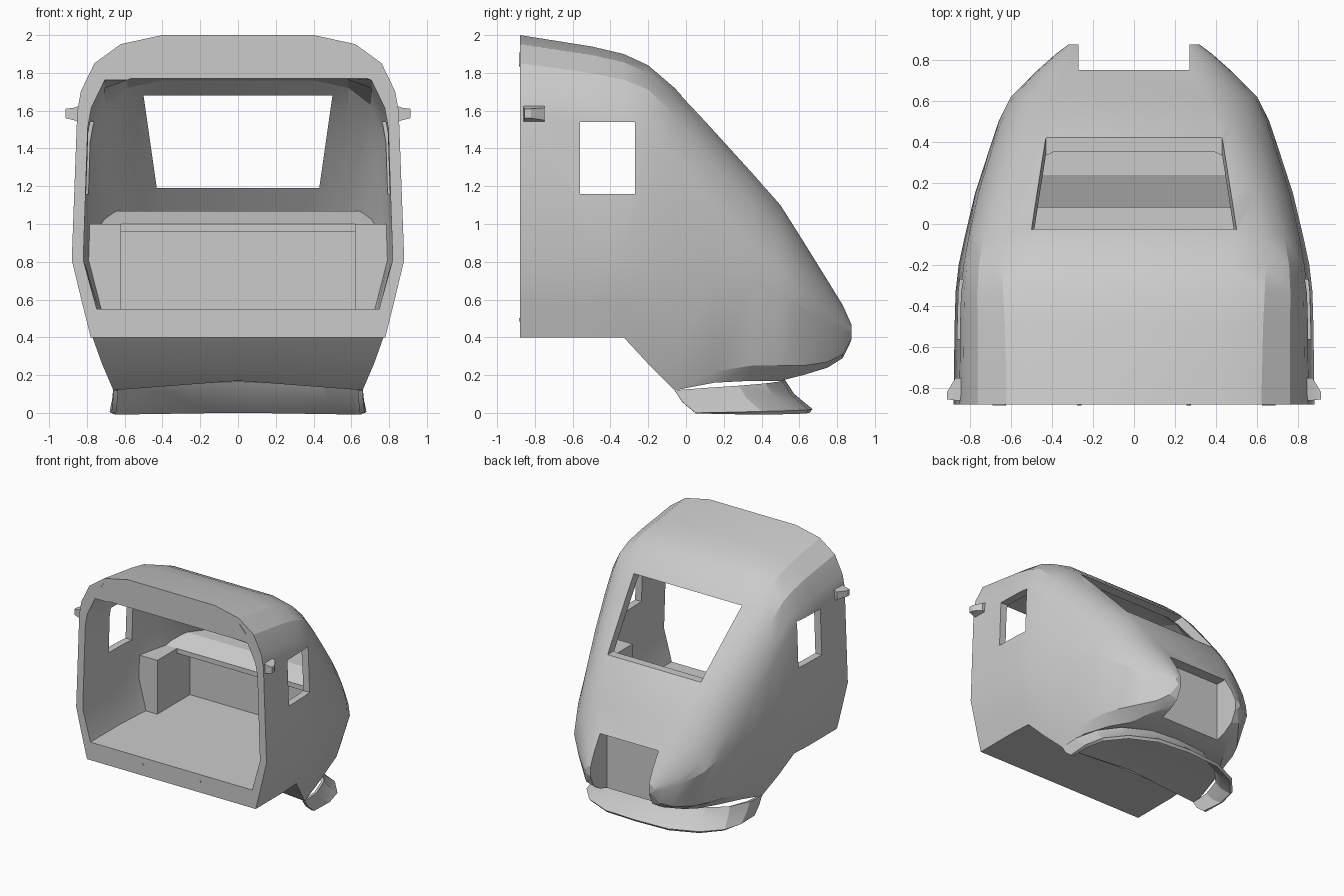
import bpy, bmesh, math
from mathutils import Vector

old = bpy.data.objects.get("Cube")
if old:
    bpy.data.objects.remove(old, do_unlink=True)

# One plain paint for the whole cab
grey = bpy.data.materials.new("light_grey_paint")
grey.use_nodes = True
paint = (0.6, 0.6, 0.6, 1)
grey.diffuse_color = paint
for node in grey.node_tree.nodes:
    if node.type == 'BSDF_PRINCIPLED':
        node.inputs["Base Color"].default_value = paint


def loft(name, rings, closed=True):
    """Bridge equal point rings; closed lofts get end caps."""
    bm = bmesh.new()
    rows = [[bm.verts.new(p) for p in ring] for ring in rings]
    count = len(rows[0])
    for a, b in zip(rows, rows[1:]):
        for i in range(count if closed else count - 1):
            j = (i + 1) % count
            bm.faces.new((a[i], a[j], b[j], b[i]))
    if closed:
        bm.faces.new(rows[0])
        bm.faces.new(rows[-1])
    bmesh.ops.recalc_face_normals(bm, faces=bm.faces)
    mesh = bpy.data.meshes.new(name)
    bm.to_mesh(mesh)
    bm.free()
    mesh.materials.append(grey)
    obj = bpy.data.objects.new(name, mesh)
    bpy.context.collection.objects.link(obj)
    return obj


def prism_x(name, outline, lo, hi):
    """Extrude a (y, z) outline along x."""
    return loft(name, [[(x, y, z) for y, z in outline] for x in (lo, hi)])


def prism_y(name, outline, lo, hi):
    """Extrude an (x, z) outline along y."""
    return loft(name, [[(x, y, z) for x, z in outline] for y in (lo, hi)])


def rect(a0, a1, b0, b1):
    return [(a0, b0), (a1, b0), (a1, b1), (a0, b1)]


def apply_modifier(obj, mod):
    bpy.context.view_layer.objects.active = obj
    bpy.ops.object.modifier_apply(modifier=mod.name)


def carve(obj, cutter, operation='DIFFERENCE'):
    cutter.hide_render = True
    mod = obj.modifiers.new("carve", 'BOOLEAN')
    mod.operation = operation
    mod.solver = 'EXACT'
    mod.object = cutter
    apply_modifier(obj, mod)


# Hull stations: y, keel z/w, chine z/w, belt z/w, roof z/w
stations = [
    (-.88, .4, .78, .56, .82, .81, .88, 2, .4),
    (-.5, .4, .78, .56, .82, .81, .875, 1.94, .42),
    (-.33, .4, .77, .56, .81, .81, .87, 1.9, .44),
    (-.2, .26, .72, .42, .77, .81, .855, 1.84, .46),
    (-.06, .12, .66, .25, .7, .79, .825, 1.72, .49),
    (.15, .16, .62, .22, .66, .75, .775, 1.49, .48),
    (.35, .17, .54, .25, .61, .7, .71, 1.27, .45),
    (.5, .17, .45, .25, .56, .64, .66, 1.1, .4),
    (.62, .2, .4, .25, .5, .56, .6, .91, .36),
    (.75, .24, .31, .27, .4, .47, .47, .7, .31),
    (.83, .29, .27, .31, .34, .44, .38, .57, .29),
    (.875, .38, .26, .4, .29, .43, .32, .47, .275),
]
rear_curve = [(.94, .66), (.9, .75), (.75, .875), (.46, .96), (0, 1)]
nose_curve = [(.95, .25), (.82, .5), (.62, .72), (.34, .89), (0, 1)]


def shoulder(y, zm, wm, zt, wt):
    """Side-to-roof curve, rounder towards the nose."""
    f = min(max((y + .2) / .7, 0), 1)
    pts = []
    for a, b in zip(rear_curve, nose_curve):
        t, h = Vector(a).lerp(Vector(b), f)
        pts.append((wt + (wm - wt) * t, zm + (zt - zm) * h))
    return pts


def mirrored(half, y):
    return [(w, y, z) for w, z in half] + [(-w, y, z) for w, z in reversed(half)]


hull_rings, room_rings = [], []
for y, zb, wb, zc, wc, zm, wm, zt, wt in stations:
    upper = shoulder(y, zm, wm, zt, wt)
    ring = mirrored([(wb, zb), (wc, zc), (wm, zm)] + upper, y)
    hull_rings.append(ring + [(0, y, max(zb, .17))])
    if y <= .5:
        floor_w = wc + (wm - wc) * (.55 - zc) / (zm - zc) - .07
        inner = [(w - .055, min(z - .08, 1.77)) for w, z in upper]
        half = [(floor_w, .55), (wm - .06, zm)] + inner
        room_rings.append(mirrored(half, -.95 if y < -.8 else y))

# Cab shell with its room, windscreen, side windows and nose recess cut out
shell = loft("cab_shell", hull_rings)
room = loft("room_cutter", room_rings)
screen = prism_y("windscreen_cutter",
                 [(-.43, 1.19), (.43, 1.19), (.5, 1.68), (-.5, 1.68)], -.2, 1)
windows = prism_x("window_cutter", rect(-.56, -.27, 1.16, 1.54), -1, 1)
recess = prism_y("recess_cutter", rect(-.27, .27, .1, .7), .66, 1)
for cutter in (room, screen, windows, recess):
    carve(shell, cutter)

# Driver's desk, trimmed to the room walls
desk = prism_x("desk", [(.25, .5), (.25, .96), (.08, .96), (.08, 1),
                        (.24, 1.07), (.6, 1.07), (.6, .5)], -.9, .9)
carve(desk, room, 'INTERSECT')
parts = [shell, desk]

for s, side in ((1, "left"), (-1, "right")):
    # Desk side cabinets
    cabinet = prism_x(side + "_cabinet", rect(-.18, .26, .5, 1), s * .62, s * .9)
    carve(cabinet, room, 'INTERSECT')

    # Tapered side lamps
    lamp = loft(side + "_side_lamp", [
        [(s * .83, y, z) for y, z in rect(-.86, -.75, 1.535, 1.63)],
        [(s * .87, y, z) for y, z in rect(-.86, -.75, 1.55, 1.615)],
        [(s * .912, y, z) for y, z in rect(-.855, -.82, 1.56, 1.61)],
    ])

    # Small slanted plates and pegs on the rear rim
    plate = prism_y(side + "_rim_plate",
                    [(s * .625, 1.9), (s * .685, 1.835),
                     (s * .69, 1.842), (s * .63, 1.907)], -.884, -.878)
    peg = prism_y(side + "_rim_peg",
                  [(s * .255, .483), (s * .277, .483), (s * .266, .503)],
                  -.884, -.878)
    parts += [cabinet, lamp, plate, peg]

# Flared skirt under the nose
top_plan = [(.66, -.06), (.66, .1), (.6, .28), (.47, .42), (.25, .51), (0, .52)]
low_plan = [(.67, .05), (.68, .24), (.64, .4), (.51, .55), (.29, .65), (0, .67)]


def skirt_ring(f):
    half = []
    for i, (a, b) in enumerate(zip(top_plan, low_plan)):
        x, y = Vector(a).lerp(Vector(b), f ** 1.5)
        z = (.12 + .012 * i) * (1 - f) + .004 * i * f
        half.append((x, y, z))
    return half + [(-x, y, z) for x, y, z in reversed(half[:-1])]


skirt = loft("nose_skirt", [skirt_ring(f) for f in (0, .5, 1)], closed=False)
solid = skirt.modifiers.new("thickness", 'SOLIDIFY')
solid.thickness = .025
# Grow the wall towards the inside of the curve
front_normal = sum((p.normal for p in skirt.data.polygons if p.center.y > .45), Vector())
solid.offset = -1 if front_normal.y > 0 else 1
apply_modifier(skirt, solid)
parts.append(skirt)

# Remove the cutters and soften the gentle bends
for cutter in (room, screen, windows, recess):
    bpy.data.objects.remove(cutter, do_unlink=True)
bpy.ops.object.select_all(action='DESELECT')
for part in parts:
    part.select_set(True)
bpy.context.view_layer.objects.active = shell
bpy.ops.object.shade_smooth_by_angle(angle=math.radians(20))
